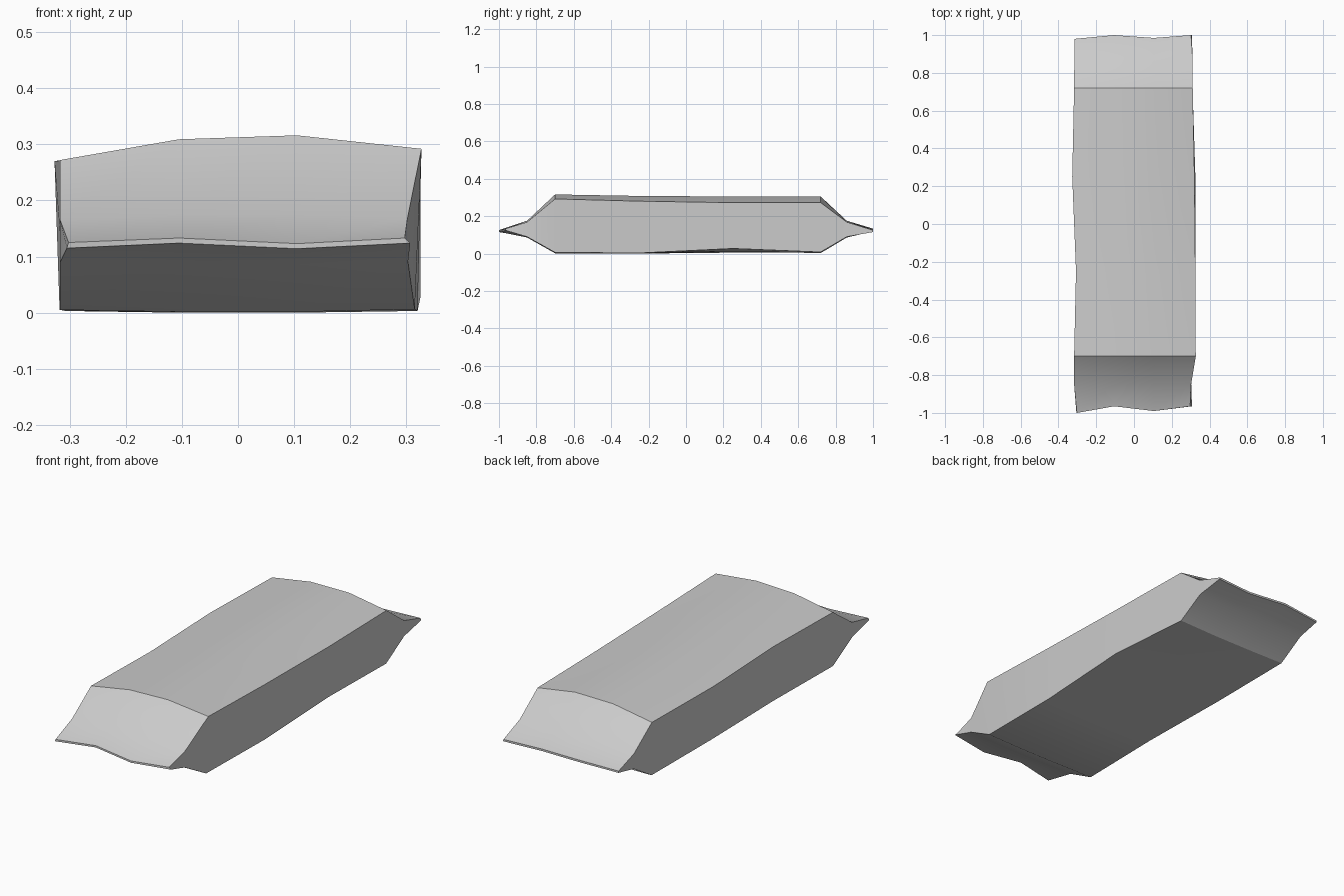
import bpy
import bmesh
import math

# Remove the default object
default_cube = bpy.data.objects.get("Cube")
if default_cube:
    bpy.data.objects.remove(default_cube, do_unlink=True)


def make_material(name, grey):
    material = bpy.data.materials.new(name)
    material.use_nodes = True
    colour = (grey, grey, grey, 1.0)
    material.diffuse_color = colour
    shader = material.node_tree.nodes["Principled BSDF"]
    shader.inputs["Base Color"].default_value = colour
    return material


# Cross-sections along the bar: position, then the outer corners (x, z)
# in the order top right, top left, bottom right, bottom left,
# then the heights of the two inner top points
sections = [
    (-0.98, (-.302, .125), (.297, .133), (-.305, .115), (.307, .124), (.133, .123)),
    (-0.85, (-.317, .165), (.302, .168), (-.317, .09), (.303, .09), (.175, .175)),
    (-0.70, (-.317, .272), (.327, .292), (-.317, .005), (.315, .006), (.309, .316)),
    (-0.25, (-.307, .272), (.325, .28), (-.307, .003), (.32, .003), (.306, .308)),
    (0.25, (-.327, .27), (.32, .272), (-.318, .005), (.325, .027), (.303, .305)),
    (0.72, (-.317, .268), (.311, .272), (-.315, .005), (.31, .008), (.303, .305)),
    (0.86, (-.316, .165), (.311, .168), (-.316, .09), (.31, .09), (.175, .175)),
    (0.99, (-.316, .125), (.302, .125), (-.315, .116), (.306, .115), (.133, .125)),
]

# Crimped ends wave in and out across the width
front_wave = (-.02, .015, -.01, .015)
back_wave = (-.01, .01, -.005, .01)
no_wave = (0, 0, 0, 0)
inner = .105


def make_ring(bm, section, wave):
    y, top_right, top_left, low_right, low_left, crown = section
    base = max(0, (low_right[1] + low_left[1]) / 2 - .004)
    if wave is front_wave:
        floor = [height - .009 for height in crown]
    elif wave is back_wave:
        floor = [height - .01 for height in crown]
    else:
        floor = [base, base]
    top = [top_right, (-inner, crown[0]), (inner, crown[1]), top_left]
    bottom = [low_right, (-inner, floor[0]), (inner, floor[1]), low_left]
    upper = [bm.verts.new((x, y + dy, z)) for (x, z), dy in zip(top, wave)]
    lower = [bm.verts.new((x, y + dy, z)) for (x, z), dy in zip(bottom, wave)]
    return upper + lower[::-1]


# Loft the wrapper through its sections
bm = bmesh.new()
rings = []
for section in sections:
    wave = no_wave
    if section is sections[0]:
        wave = front_wave
    elif section is sections[-1]:
        wave = back_wave
    rings.append(make_ring(bm, section, wave))

for near, far in zip(rings, rings[1:]):
    count = len(near)
    for i in range(count):
        j = (i + 1) % count
        bm.faces.new((near[i], near[j], far[j], far[i]))

# Close the thin crimped ends
for ring in (rings[0], rings[-1]):
    for i in range(len(ring) // 2 - 1):
        bm.faces.new((ring[i], ring[i + 1], ring[-2 - i], ring[-1 - i]))

bmesh.ops.recalc_face_normals(bm, faces=bm.faces)
mesh = bpy.data.meshes.new("wrapper")
bm.to_mesh(mesh)
bm.free()
mesh.materials.append(make_material("light grey", 0.6))

wrapper = bpy.data.objects.new("bar_wrapper", mesh)
bpy.context.collection.objects.link(wrapper)

# Smooth gentle curves and keep the folds crisp
bpy.ops.object.select_all(action="DESELECT")
wrapper.select_set(True)
bpy.context.view_layer.objects.active = wrapper
bpy.ops.object.shade_smooth_by_angle(angle=math.radians(30))
